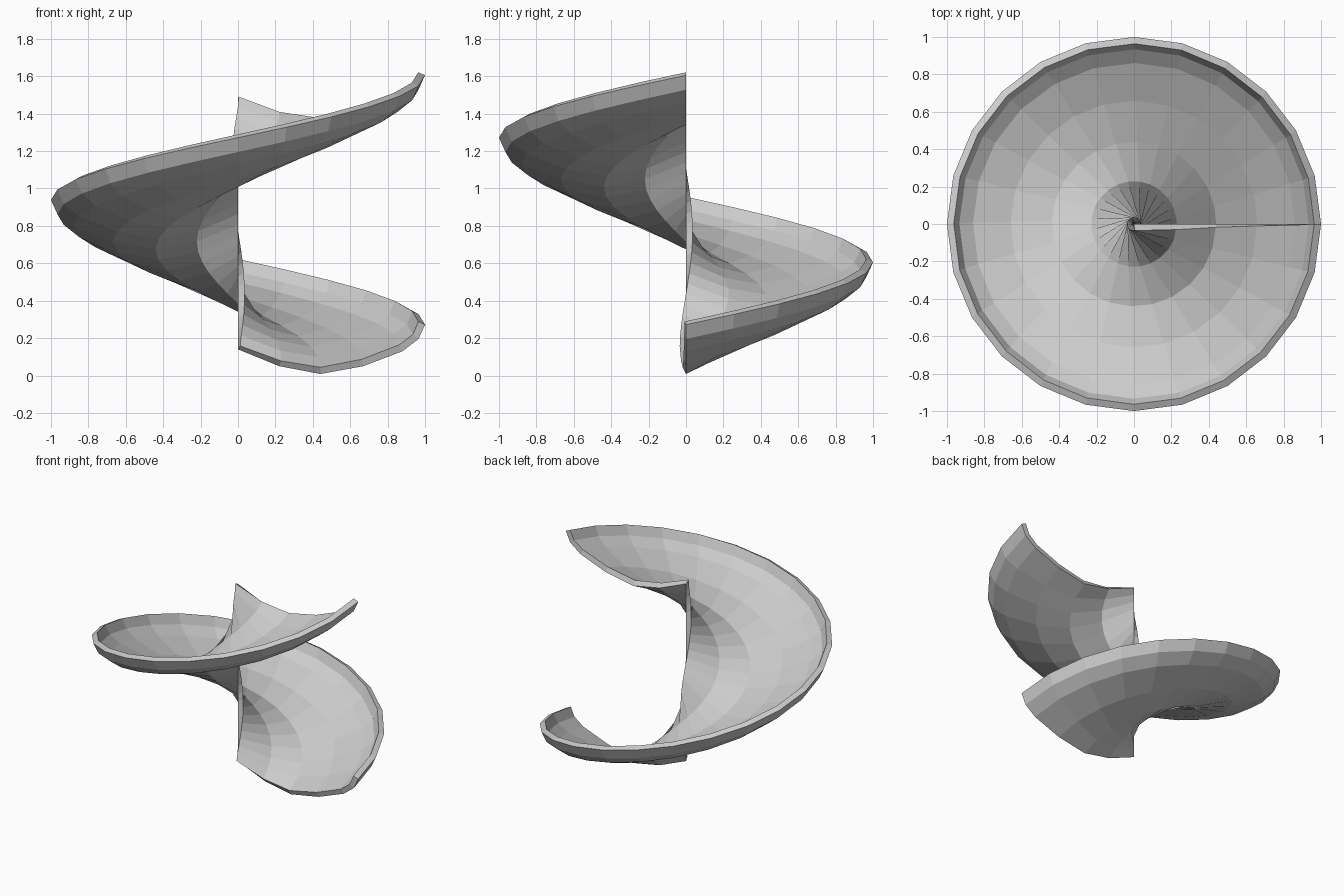
import bpy, bmesh, math

if "Cube" in bpy.data.objects:
    bpy.data.objects.remove(bpy.data.objects["Cube"])

STEPS = 24      # segments in one full turn
PITCH = 1.333   # rise per turn
WALL = 0.04

# Bowl-shaped blade profile from the axis to the rim (radius, height)
PROFILE = [(0, 0.14), (0.22, 0.05), (0.44, 0.008), (0.67, 0.05),
           (0.88, 0.13), (0.965, 0.195), (1.0, 0.272)]

# Sweep the profile along a counter-clockwise rising helix
bm = bmesh.new()
rows = []
for i in range(STEPS + 1):
    a = 2 * math.pi * i / STEPS
    rows.append([bm.verts.new((r * math.cos(a), r * math.sin(a),
                               z + PITCH * i / STEPS)) for r, z in PROFILE])
for a, b in zip(rows, rows[1:]):
    for j in range(len(PROFILE) - 1):
        bm.faces.new((a[j], a[j + 1], b[j + 1], b[j]))
bm.normal_update()

mesh = bpy.data.meshes.new("screw_blade")
bm.to_mesh(mesh)
bm.free()
blade = bpy.data.objects.new("screw_blade", mesh)
bpy.context.collection.objects.link(blade)

# Wall thickness grows to the upper side
wall = blade.modifiers.new("wall", 'SOLIDIFY')
wall.thickness = WALL
wall.offset = 1
